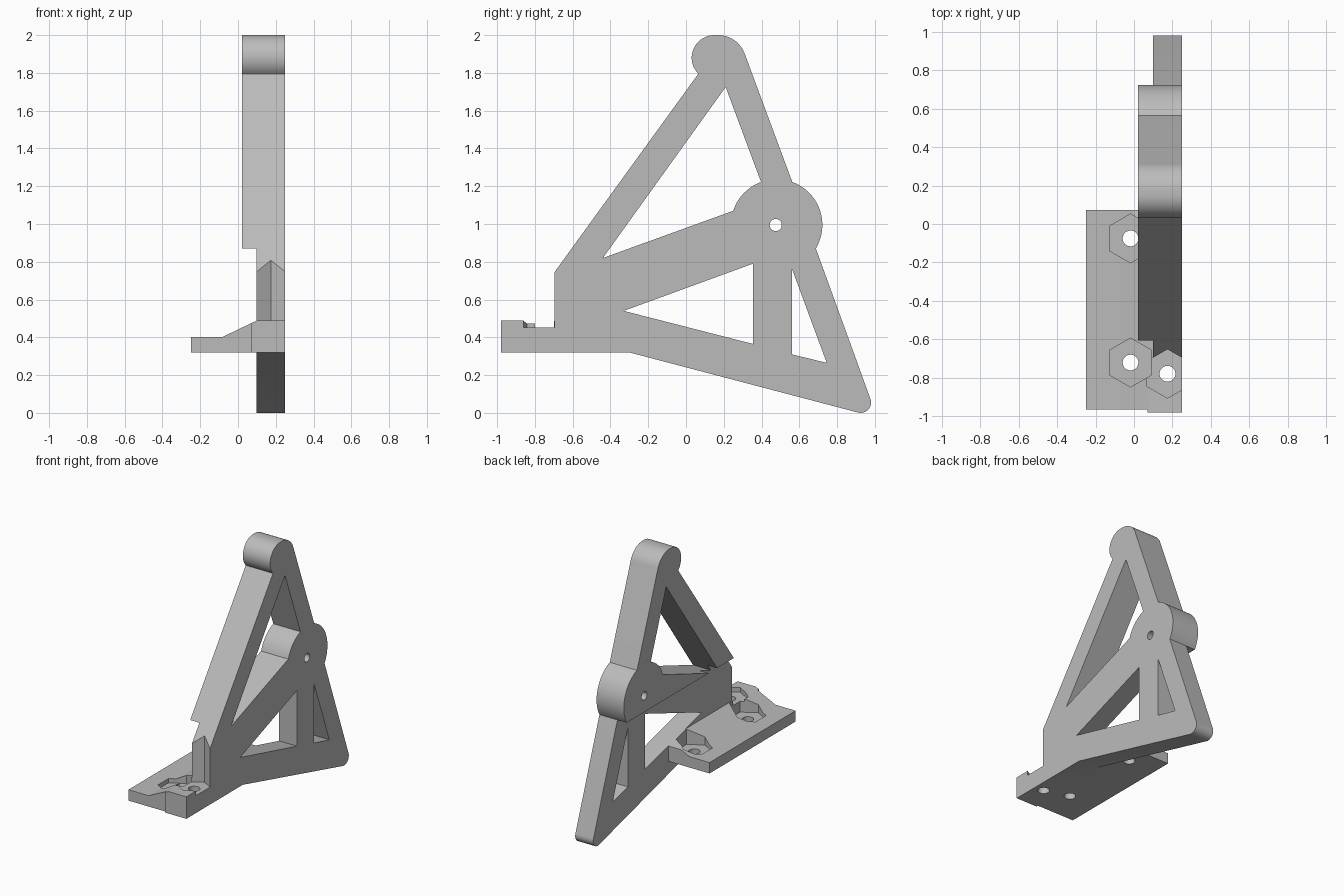
import bpy, bmesh
from math import cos, sin, radians, pi
from mathutils import Vector

cube = bpy.data.objects.get("Cube")
if cube:
    bpy.data.objects.remove(cube, do_unlink=True)

grey = bpy.data.materials.new("plain grey")
grey.use_nodes = True
colour = (0.5, 0.5, 0.5, 1)
grey.diffuse_color = colour
grey.node_tree.nodes["Principled BSDF"].inputs["Base Color"].default_value = colour


def prism(name, outline, axis, start, end):
    """Extrude a closed 2D outline along x, y or z."""
    place = {"x": lambda a, b, t: (t, a, b),
             "y": lambda a, b, t: (a, t, b),
             "z": lambda a, b, t: (a, b, t)}[axis]
    direction = Vector(place(0, 0, end - start))
    bm = bmesh.new()
    face = bm.faces.new([bm.verts.new(place(a, b, start)) for a, b in outline])
    solid = bmesh.ops.extrude_face_region(bm, geom=[face])
    moved = [v for v in solid["geom"] if isinstance(v, bmesh.types.BMVert)]
    bmesh.ops.translate(bm, verts=moved, vec=direction)
    bmesh.ops.recalc_face_normals(bm, faces=bm.faces)
    mesh = bpy.data.meshes.new(name)
    bm.to_mesh(mesh)
    bm.free()
    mesh.materials.append(grey)
    obj = bpy.data.objects.new(name, mesh)
    bpy.context.collection.objects.link(obj)
    return obj


def arc(a, b, radius, first, last, steps=20):
    angles = [radians(first + (last - first) * i / steps) for i in range(steps + 1)]
    return [(a + radius * cos(t), b + radius * sin(t)) for t in angles]


def ring(a, b, radius, sides):
    return [(a + radius * cos(pi / 2 + 2 * pi * i / sides),
             b + radius * sin(pi / 2 + 2 * pi * i / sides)) for i in range(sides)]


def rectangle(a0, a1, b0, b1):
    return [(a0, b0), (a1, b0), (a1, b1), (a0, b1)]


def combine(target, tool, operation):
    mod = target.modifiers.new(operation, "BOOLEAN")
    mod.operation, mod.solver, mod.object = operation, "EXACT", tool
    bpy.context.view_layer.objects.active = target
    bpy.ops.object.modifier_apply(modifier=mod.name)
    bpy.data.objects.remove(tool, do_unlink=True)


# Side outline of the frame, with round foot, hub and head
outline = [(-0.7, 0.32), (-0.3, 0.32)]
outline += arc(0.925, 0.055, 0.055, -105, 20, 12)
outline += arc(0.48, 0.995, 0.242, -31, 70, 28)
outline += arc(0.17, 1.85, 0.15, 20, 90)
outline += arc(0.15, 1.88, 0.12, 90, 225)
outline += [(-0.7, 0.74)]
bracket = prism("bracket_frame", outline, "x", 0.02, 0.25)

# The frame is thinner below the hub
combine(bracket, prism("step", rectangle(-2, 2, -1, 0.87), "x", -0.1, 0.098), "DIFFERENCE")

# Mounting plate with a sloped shoulder, plus the slightly longer front block
slope = [(0.07, 0.475), (-0.08, 0.403)]
plate = [(-0.25, 0.32), (0.25, 0.32), (0.25, 0.488), (0.098, 0.488)] + slope + [(-0.25, 0.403)]
block = [(0.07, 0.32), (0.25, 0.32), (0.25, 0.488), (0.098, 0.488), (0.07, 0.475)]
combine(bracket, prism("plate", plate, "y", -0.965, 0.073), "UNION")
combine(bracket, prism("block", block, "y", -0.98, -0.8), "UNION")

# Open windows between the struts, and the hub pin hole
upper = [(-0.44, 0.82)] + arc(0.48, 0.995, 0.242, 162, 110, 14) + [(0.21, 1.725)]
middle = [(-0.33, 0.54), (0.355, 0.365), (0.355, 0.79)]
rear = [(0.56, 0.31), (0.745, 0.265), (0.56, 0.765)]
for window in (upper, middle, rear, ring(0.475, 0.995, 0.032, 32)):
    combine(bracket, prism("window", window, "x", -0.5, 0.5), "DIFFERENCE")

# Hexagonal nut pockets with bolt holes through the plate
for x, y, floor, top in ((-0.018, -0.075, 0.37, 0.7),
                         (-0.018, -0.72, 0.37, 0.7),
                         (0.174, -0.778, 0.453, 0.95)):
    combine(bracket, prism("pocket", ring(x, y, 0.127, 6), "z", floor, top), "DIFFERENCE")
    combine(bracket, prism("bolt", ring(x, y, 0.041, 32), "z", 0.2, 0.6), "DIFFERENCE")

bpy.ops.object.select_all(action="DESELECT")
bracket.select_set(True)
bpy.context.view_layer.objects.active = bracket
bpy.ops.object.shade_smooth_by_angle(angle=radians(25))
